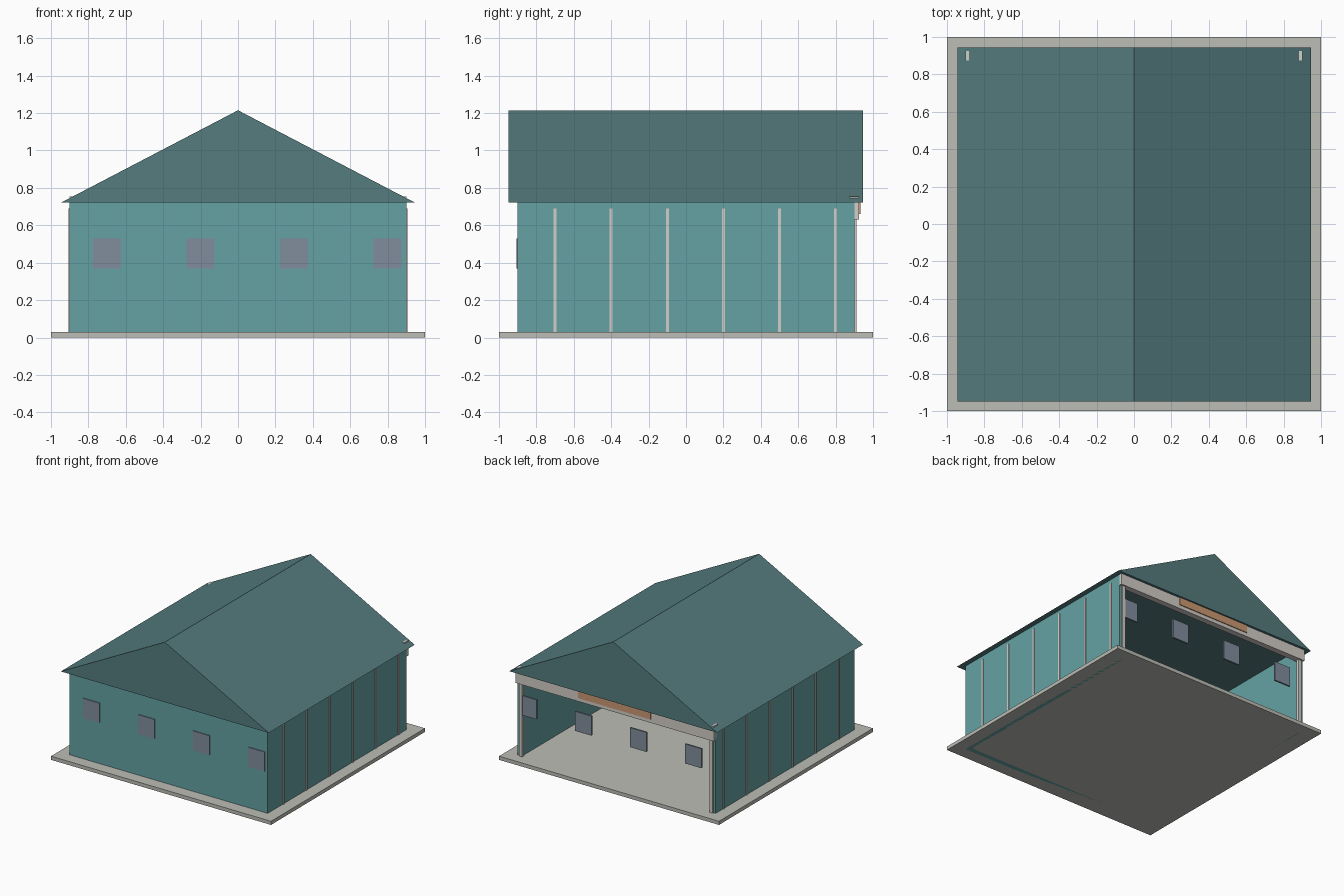
import bpy, bmesh

if "Cube" in bpy.data.objects:
    bpy.data.objects.remove(bpy.data.objects["Cube"])


def material(name, rgb):
    m = bpy.data.materials.new(name)
    m.diffuse_color = (*rgb, 1)
    m.use_nodes = True
    m.node_tree.nodes["Principled BSDF"].inputs["Base Color"].default_value = m.diffuse_color
    return m


TEAL = material("wall_teal", (0.13, 0.36, 0.37))
ROOF = material("roof_teal", (0.09, 0.20, 0.21))
SLAB = material("concrete", (0.50, 0.51, 0.46))
TRIM = material("trim", (0.65, 0.62, 0.58))
GLASS = material("window_glass", (0.22, 0.27, 0.34))
WOOD = material("sign_wood", (0.60, 0.32, 0.17))


def finish(name, bm, mat):
    bmesh.ops.recalc_face_normals(bm, faces=bm.faces)
    mesh = bpy.data.meshes.new(name)
    bm.to_mesh(mesh)
    bm.free()
    mesh.materials.append(mat)
    obj = bpy.data.objects.new(name, mesh)
    bpy.context.collection.objects.link(obj)
    return obj


def box(name, x, y, z, mat):
    """Box from (min, max) ranges."""
    bm = bmesh.new()
    bmesh.ops.create_cube(bm, size=1)
    for v in bm.verts:
        v.co = [r[0] if c < 0 else r[1] for c, r in zip(v.co, (x, y, z))]
    return finish(name, bm, mat)


def prism(name, profile, y0, y1, mat):
    """Extrude an xz profile along y."""
    bm = bmesh.new()
    face = bm.faces.new([bm.verts.new((x, y0, z)) for x, z in profile])
    ext = bmesh.ops.extrude_face_region(bm, geom=[face])["geom"]
    verts = [g for g in ext if isinstance(g, bmesh.types.BMVert)]
    bmesh.ops.translate(bm, verts=verts, vec=(0, y1 - y0, 0))
    return finish(name, bm, mat)


# Floor slab and gable roof
box("floor_slab", (-1, 1), (-1, 1), (0, 0.03), SLAB)
prism("gable_roof", [(-0.945, 0.722), (0.945, 0.722), (0, 1.215)], -0.95, 0.945, ROOF)

# Front wall; the back is open
box("front_wall", (-0.9, 0.9), (-0.9, -0.86), (0, 0.722), TEAL)

# Side walls, wall ribs and door posts on both sides
for s, side in ((-1, "left"), (1, "right")):
    def span(a, b):
        return tuple(sorted((s * a, s * b)))
    box(f"{side}_wall", span(0.86, 0.9), (-0.9, 0.9), (0, 0.722), TEAL)
    for i in range(6):
        y = -0.7 + 0.3 * i
        box(f"{side}_wall_rib_{i}", span(0.895, 0.906), (y - 0.008, y + 0.008), (0.03, 0.69), TRIM)
    box(f"{side}_door_post", span(0.85, 0.88), (0.89, 0.912), (0.03, 0.64), TRIM)

# Windows on the front wall and in the rear opening
for i, x in enumerate((-0.7, -0.2, 0.3, 0.8)):
    for label, y in (("front", (-0.907, -0.893)), ("rear", (0.893, 0.907))):
        box(f"{label}_window_{i}", (x - 0.075, x + 0.075), y, (0.37, 0.53), GLASS)

# Header beam over the opening, with a blank sign board
box("header_beam", (-0.9, 0.9), (0.875, 0.925), (0.63, 0.755), TRIM)
box("sign_board", (-0.33, 0.33), (0.92, 0.932), (0.66, 0.735), WOOD)
